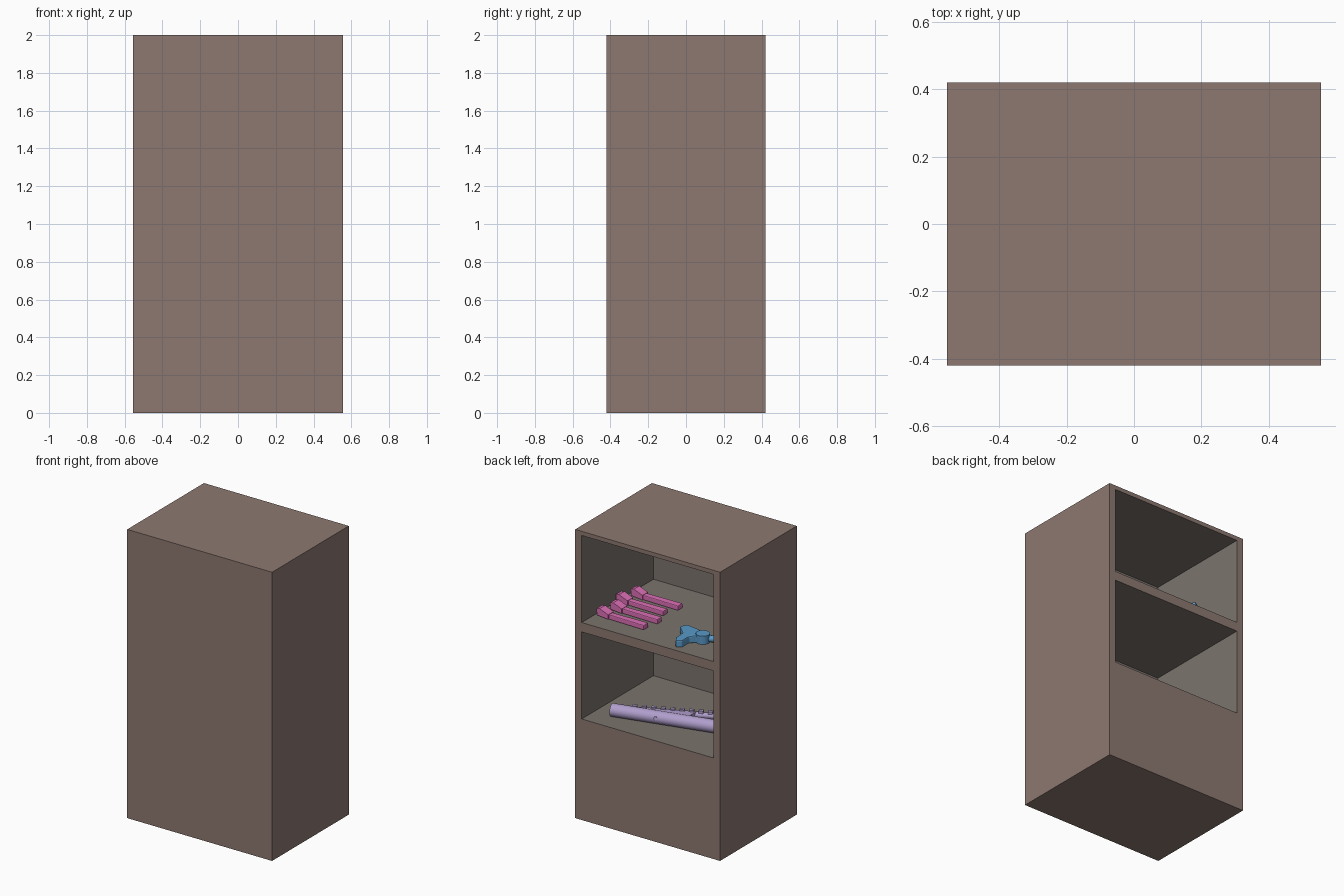
import bpy, bmesh, math
from mathutils import Vector, Matrix

if "Cube" in bpy.data.objects:
    bpy.data.objects.remove(bpy.data.objects["Cube"])


def mat(name, rgb):
    m = bpy.data.materials.new(name)
    m.diffuse_color = (*rgb, 1)
    m.use_nodes = True
    m.node_tree.nodes["Principled BSDF"].inputs["Base Color"].default_value = m.diffuse_color
    return m


BROWN = mat("brown", (0.27, 0.19, 0.165))
GREY = mat("inner_grey", (0.20, 0.175, 0.155))
PINK = mat("pink", (0.72, 0.16, 0.47))
BLUE = mat("blue", (0.10, 0.32, 0.58))
LILAC = mat("lilac", (0.43, 0.34, 0.60))


def finish(name, bm, m):
    bmesh.ops.recalc_face_normals(bm, faces=bm.faces)
    me = bpy.data.meshes.new(name)
    bm.to_mesh(me)
    bm.free()
    me.materials.append(m)
    ob = bpy.data.objects.new(name, me)
    bpy.context.collection.objects.link(ob)
    return ob


def box(name, lo, hi, m):
    bm = bmesh.new()
    lo, hi = Vector(lo), Vector(hi)
    bmesh.ops.create_cube(bm, size=1, matrix=Matrix.Translation((lo + hi) / 2) @ Matrix.Diagonal((*(hi - lo), 1)))
    return finish(name, bm, m)


def slab(name, outline, z0, z1, m, bevel=0.0):
    """Extruded flat outline, optionally bevelled."""
    bm = bmesh.new()
    f = bm.faces.new([bm.verts.new((x, y, z0)) for x, y in outline])
    r = bmesh.ops.extrude_face_region(bm, geom=[f])
    bmesh.ops.translate(bm, vec=(0, 0, z1 - z0), verts=[v for v in r["geom"] if isinstance(v, bmesh.types.BMVert)])
    ob = finish(name, bm, m)
    if bevel:
        b = ob.modifiers.new("bevel", "BEVEL")
        b.width, b.segments = bevel, 2
    return ob


def rod(name, a, b, r, m, sides=24):
    a, b = Vector(a), Vector(b)
    bm = bmesh.new()
    rot = (b - a).to_track_quat("Z", "Y").to_matrix().to_4x4()
    bmesh.ops.create_cone(bm, cap_ends=True, segments=sides, radius1=r, radius2=r, depth=(b - a).length,
                          matrix=Matrix.Translation((a + b) / 2) @ rot)
    ob = finish(name, bm, m)
    for p in ob.data.polygons:
        p.use_smooth = len(p.vertices) == 4
    return ob


# Cabinet with two bays opening to the back
cabinet = box("cabinet", (-.555, -.42, 0), (.555, .42, 2), BROWN)
for i, z in enumerate((0.70, 1.368)):
    bay = box(f"bay_cutter_{i}", (-.505, -.365, z), (.505, .6, z + .603), GREY)
    bay.hide_render = True
    bay.hide_set(True)
    bay.display_type = "WIRE"
    mod = cabinet.modifiers.new("bay", "BOOLEAN")
    mod.object, mod.operation, mod.solver = bay, "DIFFERENCE", "EXACT"
    mod.material_mode = "TRANSFER"

# Four pink hand tools: slim shaft, narrow neck, raised head
UP = 1.368
for i in range(4):
    y = .265 - .12 * i
    x = (.12, .10, .14, .11)[i]
    slab(f"tool_shaft_{i}", [(x, y - .026), (x + .29, y - .02), (x + .29, y + .02), (x, y + .026)],
         UP, UP + .034, PINK, .006)
    bm = bmesh.new()
    prof = [(.27, .004), (.355, .012), (.36, .056), (.335, .062), (.27, .036)]
    f = bm.faces.new([bm.verts.new((x + px, y - .03, UP + pz)) for px, pz in prof])
    r = bmesh.ops.extrude_face_region(bm, geom=[f])
    bmesh.ops.translate(bm, vec=(0, .06, 0), verts=[v for v in r["geom"] if isinstance(v, bmesh.types.BMVert)])
    finish(f"tool_head_{i}", bm, PINK)

# Two blue forked tools with round hubs, the second mostly out of sight
fork = [(.19, .02), (.165, .065), (.09, .055), (.03, .04), (-.03, .035), (-.03, -.035), (.02, -.04),
        (.055, -.075), (.055, -.15), (.09, -.17), (.115, -.13), (.12, -.05)]
for i, (cx, cy) in enumerate(((-.28, .215), (-.36, -.02))):
    pts = [(cx + px, cy - py) for px, py in fork]
    if i:
        pts = [(cx + px * .8, cy - py * .45) for px, py in fork]
    slab(f"fork_body_{i}", pts, UP, UP + .05, BLUE, .008)
    rod(f"fork_hub_{i}", (cx, cy, UP), (cx, cy, UP + .058), .045, BLUE)
    rod(f"fork_handle_{i}", (cx, cy, UP + .025), (cx - .12, cy - .05, UP + .025), .022, BLUE, 12)

# Long lilac tool on the lower shelf: round barrel, wedge and toothed rail
LO = .70
A, B, C = (.376, .275), (-.42, .075), (-.42, -.085)
rod("barrel", (*A, LO + .043), (*B, LO + .043), .043, LILAC, 32)


def along(p, q, t):
    return (p[0] + (q[0] - p[0]) * t, p[1] + (q[1] - p[1]) * t)


slab("wedge", [A, along(A, B, .62), along(A, C, .62)], LO + .02, LO + .078, LILAC)
rail_a, rail_b = along(A, C, .1), C
rod("rail", (*rail_a, LO + .055), (*rail_b, LO + .055), .02, LILAC, 12)
for i in range(12):
    p = along(rail_a, rail_b, (i + 1) / 13)
    tooth = box(f"rail_tooth_{i}", (-.015, -.012, 0), (.015, .012, .02), LILAC)
    tooth.location = (*p, LO + .068)
    tooth.rotation_euler.z = math.atan2(A[1] - C[1], A[0] - C[0])
# Round button on the barrel
p = along(A, B, .38)
rod("barrel_button", (p[0], p[1] + .03, LO + .05), (p[0] - .01, p[1] + .046, LO + .054), .012, LILAC, 16)
